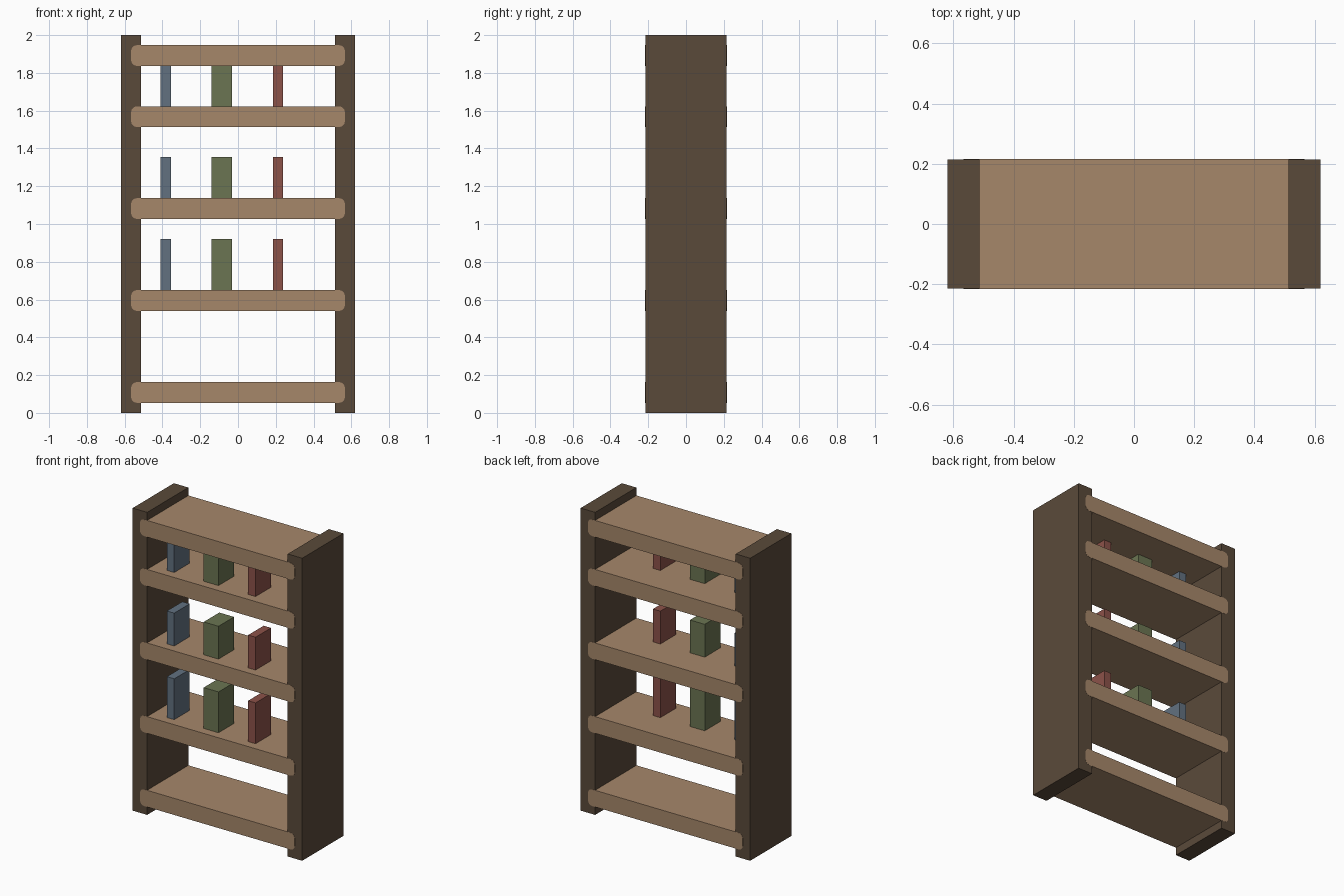
import bpy
import bmesh

cube = bpy.data.objects.get("Cube")
if cube:
    bpy.data.objects.remove(cube, do_unlink=True)


def srgb(r, g, b):
    """Convert 8-bit display values to a linear colour."""
    lin = [(c / 255 / 12.92) if c < 11 else ((c / 255 + 0.055) / 1.055) ** 2.4 for c in (r, g, b)]
    return (*lin, 1.0)


def material(name, colour):
    mat = bpy.data.materials.new(name)
    mat.use_nodes = True
    mat.diffuse_color = colour
    mat.node_tree.nodes["Principled BSDF"].inputs["Base Color"].default_value = colour
    return mat


def box(name, mat, xs, ys, zs, round_ends=0.0):
    """Box between limits; round_ends softens the end edges that run front to back."""
    bm = bmesh.new()
    bmesh.ops.create_cube(bm, size=1)
    for v in bm.verts:
        for axis, (low, high) in enumerate((xs, ys, zs)):
            v.co[axis] = low if v.co[axis] < 0 else high
    if round_ends:
        edges = [e for e in bm.edges if abs(e.verts[0].co.y - e.verts[1].co.y) > 0.01]
        bmesh.ops.bevel(bm, geom=edges, offset=round_ends, segments=3, profile=0.5, affect='EDGES')
    mesh = bpy.data.meshes.new(name)
    bm.to_mesh(mesh)
    bm.free()
    mesh.materials.append(mat)
    obj = bpy.data.objects.new(name, mesh)
    bpy.context.collection.objects.link(obj)
    return obj


dark_wood = material("dark wood", srgb(90, 74, 58))
light_wood = material("light wood", srgb(166, 135, 106))
blue = material("dusty blue", srgb(98, 113, 128))
green = material("olive green", srgb(107, 117, 82))
red = material("brick red", srgb(140, 82, 73))

DEPTH = 0.215
THICK = 0.11

# Upright side panels
for side, sign in (("left", 1), ("right", -1)):
    box(f"{side}_side_panel", dark_wood, sorted((sign * 0.514, sign * 0.62)), (-DEPTH, DEPTH), (0, 2))

# Shelves, lapping over the front and back edges of the panels
shelf_tops = [0.163, 0.65, 1.137, 1.623, 1.947]
for i, top in enumerate(shelf_tops):
    box(f"shelf_{i + 1}", light_wood, (-0.566, 0.566), (-DEPTH - 0.001, DEPTH + 0.001),
        (top - THICK, top), 0.03)

# Three books on each of the middle shelves
books = [("blue_book", blue, -0.41, -0.356),
         ("green_book", green, -0.14, -0.032),
         ("red_book", red, 0.185, 0.239)]
for top, height in zip(shelf_tops[1:4], (0.27, 0.217, 0.217)):
    for name, mat, x0, x1 in books:
        box(name, mat, (x0, x1), (-0.158, 0.004), (top, top + height))
